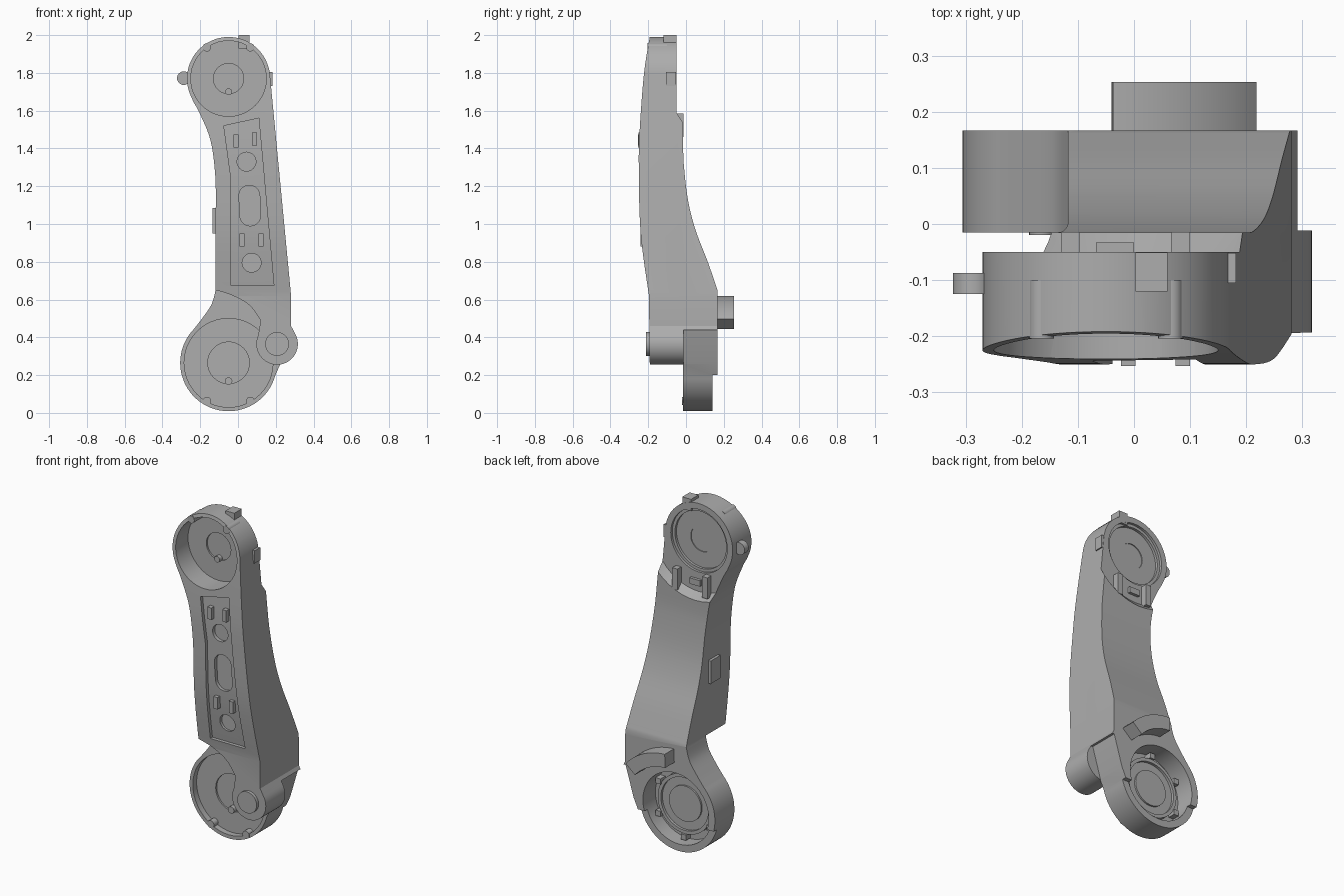
import bpy, bmesh
from math import sin, cos, radians
from mathutils import Vector

cube = bpy.data.objects.get("Cube")
if cube:
    bpy.data.objects.remove(cube, do_unlink=True)

grey = bpy.data.materials.new("mid_grey")
grey.use_nodes = True
grey.diffuse_color = (0.42, 0.42, 0.42, 1)
grey.node_tree.nodes["Principled BSDF"].inputs["Base Color"].default_value = (0.42, 0.42, 0.42, 1)

UP = (-0.05, 1.77)     # upper hub centre (x, z)
LOW = (-0.05, 0.265)   # lower hub centre
PIN = (0.207, 0.365)   # pivot pin centre


def arc(c, r, a0, a1, n=48):
    step = (a1 - a0) / n
    return [(c[0] + r * cos(radians(a0 + step * i)), c[1] + r * sin(radians(a0 + step * i)))
            for i in range(n + 1)]


def spline(pts, n=6):
    """Smooth curve through the points."""
    p = [Vector(q) for q in [pts[0]] + pts + [pts[-1]]]
    out = []
    for a, b, c, d in zip(p, p[1:], p[2:], p[3:]):
        for i in range(n):
            t = i / n
            v = b + (c - a) * t / 2 + (2 * a - 5 * b + 4 * c - d) * t * t / 2 \
                + (3 * b - a - 3 * c + d) * t ** 3 / 2
            out.append(tuple(v))
    return out + [pts[-1]]


def loft(name, ring0, ring1):
    bm = bmesh.new()
    a = [bm.verts.new(v) for v in ring0]
    b = [bm.verts.new(v) for v in ring1]
    bm.faces.new(a)
    bm.faces.new(b[::-1])
    for i in range(len(a)):
        j = (i + 1) % len(a)
        bm.faces.new((a[i], b[i], b[j], a[j]))
    bmesh.ops.recalc_face_normals(bm, faces=bm.faces)
    mesh = bpy.data.meshes.new(name)
    bm.to_mesh(mesh)
    bm.free()
    mesh.materials.append(grey)
    ob = bpy.data.objects.new(name, mesh)
    bpy.context.collection.objects.link(ob)
    return ob


def prism(name, pts, y0, y1):
    return loft(name, [(x, y0, z) for x, z in pts], [(x, y1, z) for x, z in pts])


def side_prism(name, pts):
    return loft(name, [(-1, y, z) for y, z in pts], [(1, y, z) for y, z in pts])


def disc(name, c, r, y0, y1, r1=None, n=48):
    r1 = r1 or r
    ring = lambda rad, y: [(x, y, z) for x, z in arc(c, rad, 0, 360, n)[:-1]]
    return loft(name, ring(r, y0), ring(r1, y1))


def box(name, x0, x1, y0, y1, z0, z1):
    return prism(name, [(x0, z0), (x1, z0), (x1, z1), (x0, z1)], y0, y1)


def boolean(ob, other, op="DIFFERENCE"):
    mod = ob.modifiers.new("bool", "BOOLEAN")
    mod.operation, mod.object, mod.solver = op, other, "EXACT"
    bpy.context.view_layer.objects.active = ob
    bpy.ops.object.modifier_apply(modifier=mod.name)
    bpy.data.objects.remove(other, do_unlink=True)


def ring(name, c, r_out, r_in, y0, y1):
    ob = disc(name, c, r_out, y0, y1)
    boolean(ob, disc("bore", c, r_in, y0 - 0.1, y1 + 0.1))
    return ob


# Side profile shared by the shell and its front panel
front = spline([(-0.19, 2.0), (-0.222, 1.8), (-0.245, 1.5), (-0.25, 1.3), (-0.24, 0.95), (-0.196, 0.62)])
back = spline([(0.167, 0.65), (0.115, 0.8), (0.05, 0.97), (0.01, 1.13), (-0.012, 1.32), (-0.015, 1.45)])


def front_y(z):
    for (y0, z0), (y1, z1) in zip(front, front[1:]):
        if z1 <= z <= z0:
            return y0 + (y1 - y0) * (z - z0) / (z1 - z0)
    return -0.19


# Arm shell: front outline trimmed by the side profile
outline = arc(UP, 0.22, 4, 205)
outline += spline([(-0.235, 1.645), (-0.2, 1.58), (-0.145, 1.44), (-0.12, 1.25), (-0.118, 1.05)])
outline += spline([(-0.118, 0.65), (-0.03, 0.622), (0.06, 0.57), (0.12, 0.49)])
outline += arc(PIN, 0.11, 155, 390, 32) + [(0.281, 0.46), (0.281, 0.62)]
shell = prism("arm_shell", outline, -0.5, 0.5)
boolean(shell, side_prism("trim", front + [(-0.19, 0.1), (0.167, 0.1)] + back + [(-0.015, 2.1), (-0.19, 2.1)]),
        "INTERSECT")
boolean(shell, disc("hub_relief", UP, 0.3, -0.05, 0.0, 0.355))
# Pin barrel stops above the lower hub
boolean(shell, box("pin_trim", 0.0, 0.5, -0.012, 0.5, 0.1, 0.44))

# Lower hub with its flare into the arm
flare = spline([(-0.118, 0.652), (-0.14, 0.575), (-0.19, 0.5), (-0.24, 0.436)])
hub = prism("lower_hub", flare + arc(LOW, 0.256, 140, 345) + [(0.225, 0.26), (0.281, 0.45), (0.281, 0.62)],
            -0.015, 0.167)
boolean(hub, disc("front_recess", LOW, 0.235, -0.1, 0.02))
boolean(hub, disc("front_dish", LOW, 0.11, 0.0, 0.03))
boolean(shell, hub, "UNION")
boolean(shell, disc("back_recess", LOW, 0.215, 0.05, 0.3))
boolean(shell, box("rim_step", -0.5, 0.5, 0.14, 0.3, -0.1, 0.2))

# Upper hub recesses
boolean(shell, disc("front_recess", UP, 0.2, -0.5, -0.11))
boolean(shell, disc("front_dish", UP, 0.08, -0.2, -0.1))
boolean(shell, disc("back_recess", UP, 0.185, -0.065, 0.2))
boolean(shell, disc("back_step", UP, 0.168, -0.08, 0.2))
boolean(shell, disc("back_dish", UP, 0.075, -0.085, 0.2))

# Sunken front panel that follows the curved face
panel = prism("panel_cut", [(-0.075, 1.52), (0.11, 1.56), (0.19, 0.675), (-0.038, 0.675), (-0.038, 1.25)], -0.6, 0)
boolean(panel, side_prism("panel_trim", [(y + 0.02, z) for y, z in front] + [(-0.5, 0.6), (-0.5, 2.0)]), "INTERSECT")
boolean(shell, panel)
for z, x in ((1.33, 0.045), (0.795, 0.072)):
    y = front_y(z)
    boolean(shell, disc("round_hole", (x, z), 0.05, y - 0.1, y + 0.04, n=32))
slot = arc((0.06, 1.15), 0.055, 0, 180, 16) + arc((0.065, 1.045), 0.055, 180, 360, 16)
boolean(shell, prism("slot_cut", slot, -0.4, -0.205))

# Panel posts
for i, (x, z) in enumerate(((-0.01, 1.44), (0.087, 1.45), (0.022, 0.915), (0.122, 0.915))):
    y = front_y(z)
    box(f"panel_post_{i}", x - 0.013, x + 0.013, y - 0.005, y + 0.03, z - 0.035, z + 0.035)

# Dish keys and rim studs
disc("upper_key", (-0.05, 1.7), 0.018, -0.125, -0.09, n=20)
disc("lower_key", (-0.05, 0.168), 0.02, 0.005, 0.04, n=20)
for side in (-1, 1):
    x = -0.05 + 0.115 * side
    disc(f"upper_stud_{side}", (x, 1.935), 0.022, -0.204, -0.1, n=20)
    disc(f"lower_stud_{side}", (x, 0.063), 0.022, -0.02, 0.03, n=20)

# Pivot pin cap
disc("pin_cap", PIN, 0.063, -0.212, -0.18)

# Bearing seat inside the back of the lower hub
ring("bearing_seat", LOW, 0.175, 0.155, 0.045, 0.085)
disc("bearing_floor", LOW, 0.16, 0.045, 0.07)
disc("bearing_boss", LOW, 0.105, 0.06, 0.08)
for i in range(6):
    x, z = arc(LOW, 0.192, 30, 330, 5)[i]
    box(f"seat_clip_{i}", x - 0.016, x + 0.016, 0.045, 0.095, z - 0.016, z + 0.016)

# Curved stop lug above the lower hub
prism("stop_lug", arc(LOW, 0.355, 88, 41, 20) + arc(LOW, 0.275, 41, 88, 20), 0.15, 0.253)

# Upper hub lugs and back tabs
disc("side_peg", (-0.287, 1.772), 0.036, -0.125, -0.087, n=24)
box("top_tab", 0.003, 0.06, -0.12, -0.051, 1.93, 2.0)
box("right_tab", 0.14, 0.182, -0.105, -0.052, 1.73, 1.805)
for x in (-0.113, 0.083):
    box("back_post", x - 0.017, x + 0.017, -0.06, -0.014, 1.46, 1.585)
box("back_catch", -0.068, 0.0, -0.06, -0.033, 1.51, 1.545)

# Side port plate
box("side_port", -0.134, -0.11, -0.13, -0.04, 0.95, 1.085)

# Smooth curved walls, sharp edges elsewhere
bpy.ops.object.select_all(action="DESELECT")
for ob in bpy.context.collection.objects:
    if ob.type == "MESH":
        ob.select_set(True)
        bpy.context.view_layer.objects.active = ob
bpy.ops.object.shade_smooth_by_angle(angle=radians(25))
